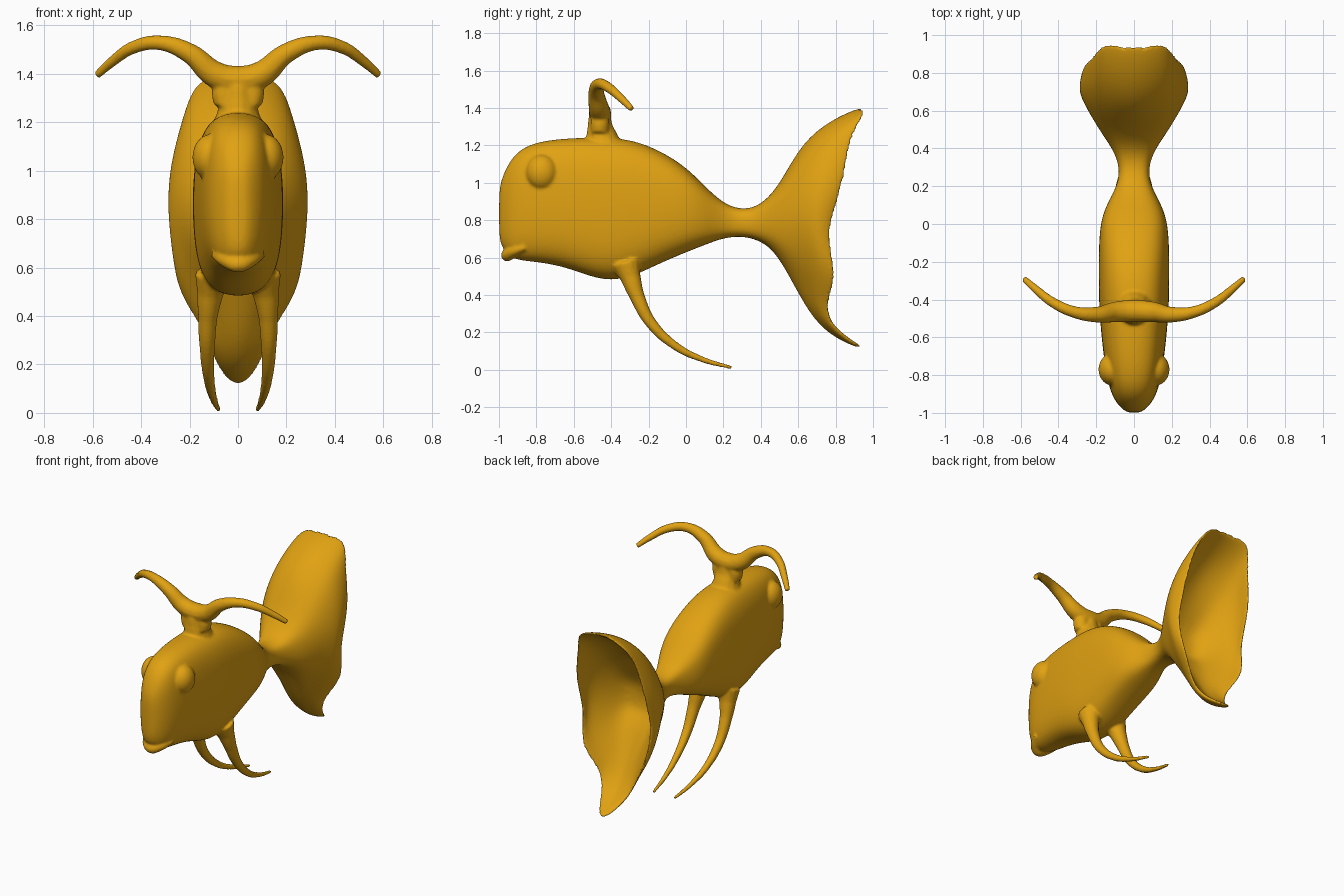
import bpy, bmesh
from math import sin, cos, pi
from mathutils import Vector

if "Cube" in bpy.data.objects:
    bpy.data.objects.remove(bpy.data.objects["Cube"])

parts = []


def superring(y, top, bot, w, p=0.72):
    """Nine half-section points running from the top to the bottom."""
    c, h, pts = (top + bot) / 2, (top - bot) / 2, []
    for k in range(9):
        a = pi * k / 8
        s, q = max(sin(a), 0.0), cos(a)
        x = 0 if k in (0, 8) else w * s ** p
        z = c + h * (1 if q >= 0 else -1) * abs(q) ** p
        pts.append(Vector((x, y, z)))
    return pts


def loft(name, halves, levels):
    """Mirror half rings to full rings, skin them and subdivide."""
    bm = bmesh.new()
    rings = []
    for h in halves:
        full = list(h) + [Vector((-p.x, p.y, p.z)) for p in reversed(h[1:-1])]
        rings.append([bm.verts.new(p) for p in full])
    n = len(rings[0])
    for a, b in zip(rings, rings[1:]):
        for i in range(n):
            bm.faces.new((a[i], a[(i + 1) % n], b[(i + 1) % n], b[i]))
    bm.faces.new(rings[0])
    bm.faces.new(rings[-1])
    bmesh.ops.recalc_face_normals(bm, faces=bm.faces)
    me = bpy.data.meshes.new(name)
    bm.to_mesh(me)
    bm.free()
    ob = bpy.data.objects.new(name, me)
    bpy.context.collection.objects.link(ob)
    m = ob.modifiers.new("smooth", 'SUBSURF')
    m.levels = m.render_levels = levels
    parts.append(ob)


def tube(name, pts):
    """Smooth round tube through (x, y, z, radius) points."""
    cu = bpy.data.curves.new(name, 'CURVE')
    cu.dimensions = '3D'
    cu.bevel_depth = 1
    cu.bevel_resolution = 5
    cu.resolution_u = 10
    cu.use_fill_caps = True
    sp = cu.splines.new('BEZIER')
    sp.bezier_points.add(len(pts) - 1)
    for bp, (x, y, z, r) in zip(sp.bezier_points, pts):
        bp.co = (x, y, z)
        bp.radius = r
        bp.handle_left_type = bp.handle_right_type = 'AUTO'
    ob = bpy.data.objects.new(name, cu)
    bpy.context.collection.objects.link(ob)
    parts.append(ob)


def both_sides(pts):
    return [(-p[0],) + p[1:] for p in reversed(pts[1:])] + pts


# Body sections: y, top, bottom, half width
body = [(-1, .96, .71, .025), (-.985, 1.03, .65, .06), (-.93, 1.15, .585, .11),
        (-.83, 1.22, .575, .145), (-.65, 1.245, .55, .17), (-.45, 1.25, .465, .188),
        (-.3, 1.24, .485, .19), (-.15, 1.185, .56, .19), (0, 1.09, .625, .183),
        (.1, .985, .665, .15), (.2, .89, .705, .09), (.3, .855, .715, .075),
        (.4, .88, .69, .115), (.5, .99, .61, .19)]
rings = [superring(*b) for b in body]

# Tail cup: belly ring, bulged middle ring and wavy open rim
belly = [Vector(p) for p in (
    (0, .61, 1.22), (.12, .63, 1.20), (.21, .62, 1.10), (.27, .64, .95), (.27, .64, .78),
    (.20, .62, .60), (.12, .63, .47), (.06, .65, .35), (0, .665, .25))]
rim = [Vector(p) for p in (
    (0, .92, 1.41), (.17, .98, 1.40), (.22, .88, 1.27), (.28, .85, 1.0), (.265, .74, .72),
    (.265, .82, .50), (.14, .745, .34), (.10, .79, .19), (0, 1.01, .07))]


def inward(p, d, dy):
    v = Vector((-p.x, 0, .85 - p.z)).normalized() * d
    return p + v + Vector((0, dy, 0))


mid = [inward((a + b) / 2, -.03, 0) for a, b in zip(belly, rim)]
rings += [belly, mid, rim]
rings += [[inward(p, .02, .003) for p in rim],
          [inward(p, .032, .02) for p in mid],
          [inward(p, .025, .035) for p in belly],
          superring(.54, .98, .63, .165), superring(.47, .87, .69, .09)]
loft("body_and_tail", rings, 3)

# Horns: central stalk and one sweeping pair
tube("horn_stalk", [(0, -.43, 1.14, .125), (0, -.45, 1.24, .087), (0, -.46, 1.31, .066),
                    (0, -.46, 1.37, .058)])
tube("horns", both_sides([
    (0, -.46, 1.375, .06), (.09, -.465, 1.395, .056), (.20, -.48, 1.485, .042),
    (.32, -.465, 1.528, .031), (.43, -.415, 1.51, .027), (.52, -.345, 1.45, .022),
    (.582, -.29, 1.395, .017)]))
tube("horn_web", [(-.05, -.46, 1.27, .05), (-.05, -.46, 1.34, .05), (.05, -.46, 1.34, .05),
                  (.05, -.46, 1.27, .05)])

# Trailing legs
for s, side in ((1, "right"), (-1, "left")):
    tube("leg_" + side, [
        (s * .10, -.32, .57, .08), (s * .115, -.295, .49, .054), (s * .125, -.26, .39, .04),
        (s * .127, -.19, .255, .031), (s * .118, -.06, .13, .023), (s * .10, .09, .055, .016),
        (s * .08, .245, .012, .010)])

# Bulging eyes
for s, side in ((1, "right"), (-1, "left")):
    bpy.ops.mesh.primitive_uv_sphere_add(segments=32, ring_count=16, radius=1,
                                         location=(s * .115, -.77, 1.055))
    eye = bpy.context.object
    eye.name = "eye_" + side
    eye.scale = (.073, .085, .095)
    parts.append(eye)

# Pouting lower lip
tube("lip", both_sides([(0, -.955, .613, .034), (.05, -.93, .63, .03), (.10, -.86, .655, .016)]))

# Fuse the parts into one sculpted skin
bpy.ops.object.select_all(action='DESELECT')
for ob in parts:
    ob.select_set(True)
bpy.context.view_layer.objects.active = parts[0]
bpy.ops.object.convert(target='MESH')
bpy.ops.object.join()
creature = bpy.context.view_layer.objects.active
creature.name = "horned_fish_body"
rm = creature.modifiers.new("fuse", 'REMESH')
rm.mode = 'VOXEL'
rm.voxel_size = .0085
sm = creature.modifiers.new("blend", 'SMOOTH')
sm.factor = .5
sm.iterations = 5
bpy.ops.object.convert(target='MESH')
for poly in creature.data.polygons:
    poly.use_smooth = True

# Golden skin
mat = bpy.data.materials.new("golden_skin")
mat.diffuse_color = (.75, .36, .006, 1)
mat.use_nodes = True
mat.node_tree.nodes["Principled BSDF"].inputs["Base Color"].default_value = mat.diffuse_color
creature.data.materials.clear()
creature.data.materials.append(mat)
